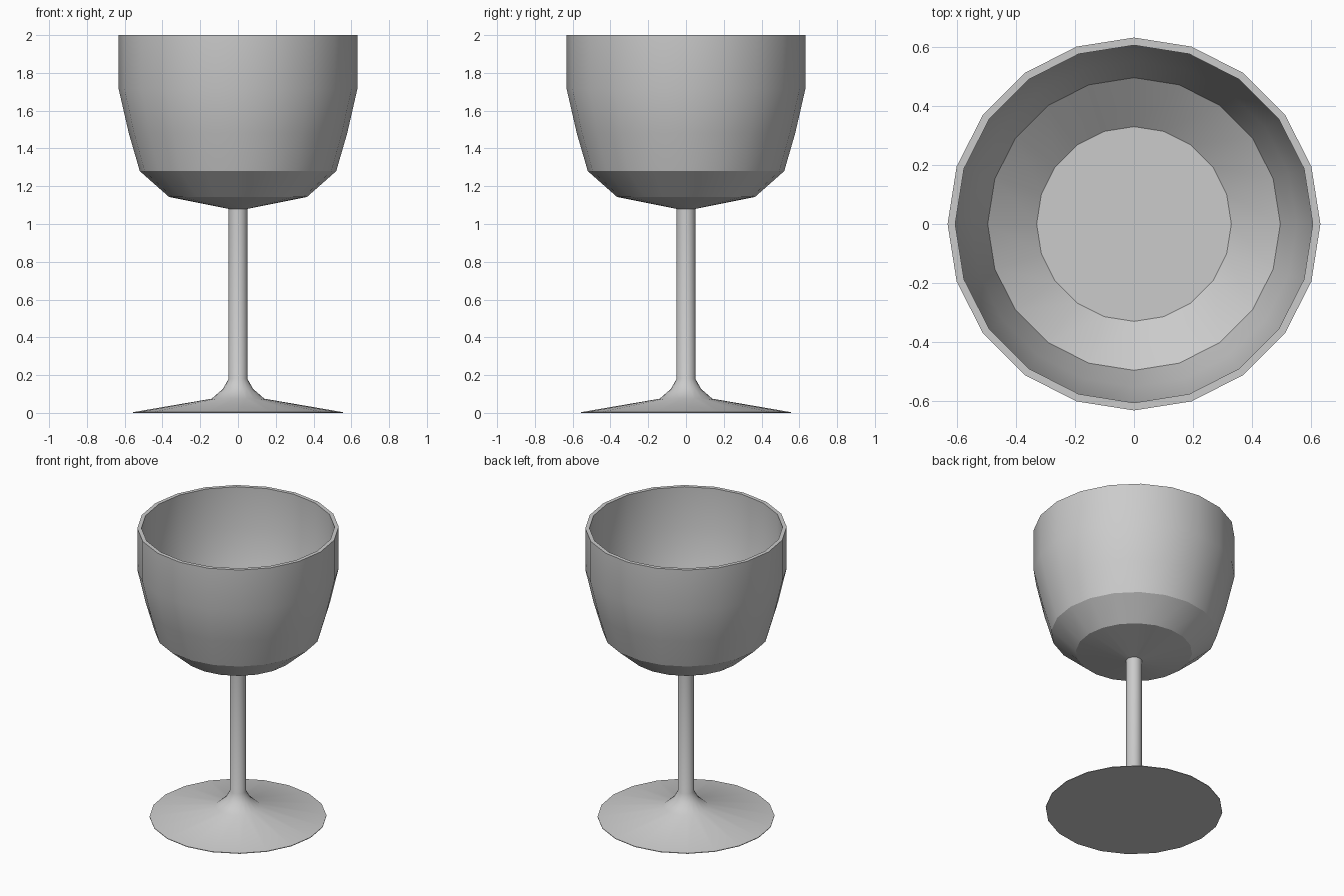
import bpy, bmesh
from math import cos, sin, tau

if "Cube" in bpy.data.objects:
    bpy.data.objects.remove(bpy.data.objects["Cube"])

SIDES = 20

# Goblet half-profile: radius, height, crease (1 = hard ring)
PROFILE = [
    # foot
    (0.555, 0.0, 1), (0.555, 0.004, 1), (0.14, 0.075, 0), (0.08, 0.127, 0),
    # stem
    (0.05, 0.18, 0), (0.05, 1.08, 1),
    # bowl outside
    (0.365, 1.143, 1), (0.52, 1.28, 1), (0.578, 1.48, 0), (0.632, 1.715, 0),
    # rim
    (0.632, 2.0, 1), (0.606, 2.0, 1),
    # bowl inside
    (0.606, 1.72, 0), (0.552, 1.487, 0), (0.496, 1.293, 1), (0.33, 1.165, 1),
]


def lathe(name, profile, sides):
    """Revolve a half-profile around z, closing both ends with flat caps."""
    bm = bmesh.new()
    rings = [[bm.verts.new((r * cos(tau * i / sides), r * sin(tau * i / sides), z))
              for i in range(sides)] for r, z, _ in profile]
    for a, b in zip(rings, rings[1:]):
        for i in range(sides):
            j = (i + 1) % sides
            bm.faces.new((a[i], a[j], b[j], b[i])).smooth = True
    bm.faces.new(rings[0][::-1])
    bm.faces.new(rings[-1])
    for ring, (_, _, hard) in zip(rings, profile):
        for i in range(sides):
            bm.edges.get((ring[i], ring[(i + 1) % sides])).smooth = not hard
    mesh = bpy.data.meshes.new(name)
    bm.to_mesh(mesh)
    bm.free()
    obj = bpy.data.objects.new(name, mesh)
    bpy.context.collection.objects.link(obj)
    return obj


# Foot, stem and bowl are one continuous turned piece
lathe("wine_goblet", PROFILE, SIDES)
